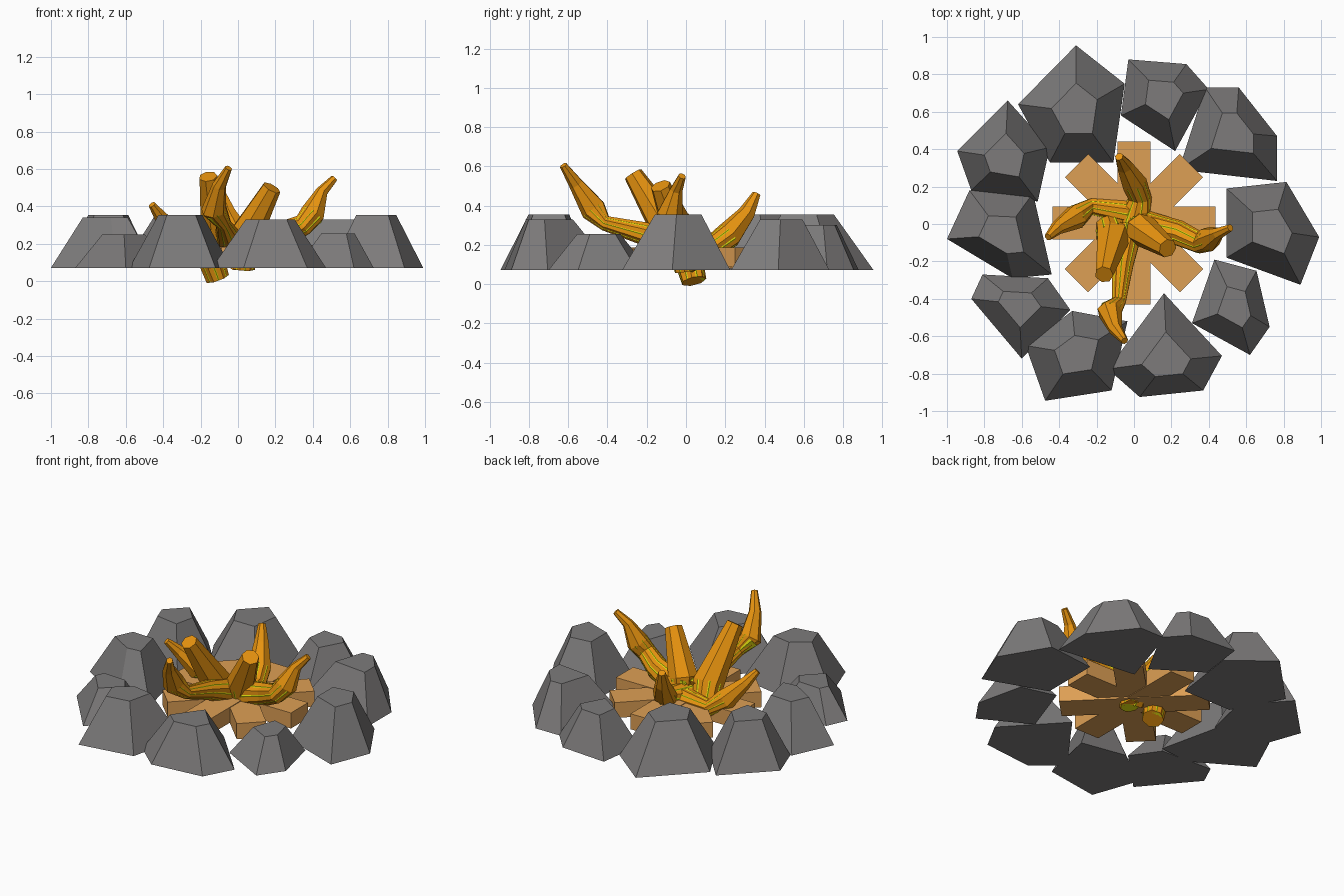
import bpy, bmesh, math
from mathutils import Vector, Matrix

if "Cube" in bpy.data.objects:
    bpy.data.objects.remove(bpy.data.objects["Cube"])


def mat(name, rgb):
    m = bpy.data.materials.new(name)
    m.diffuse_color = (*rgb, 1)
    m.use_nodes = True
    m.node_tree.nodes["Principled BSDF"].inputs["Base Color"].default_value = m.diffuse_color
    return m


STONE = mat("stone grey", (0.205, 0.198, 0.198))
WOOD = mat("wood tan", (0.73, 0.35, 0.09))
ORANGE = mat("flame orange", (0.82, 0.30, 0.005))
YELLOW = mat("flame yellow", (0.76, 0.76, 0.005))


def finish(bm, name, material):
    bmesh.ops.recalc_face_normals(bm, faces=bm.faces)
    me = bpy.data.meshes.new(name)
    bm.to_mesh(me)
    bm.free()
    me.materials.append(material)
    ob = bpy.data.objects.new(name, me)
    bpy.context.collection.objects.link(ob)


# Ring of stones: top height and five-sided ground outline, tapered towards the middle
stones = [
    (.355, (-.31, .955), (-.05, .75), (-.11, .33), (-.45, .33), (-.62, .64)),
    (.30, (-.03, .88), (.28, .855), (.40, .72), (.22, .39), (-.07, .58)),
    (.33, (.38, .73), (.56, .73), (.765, .47), (.765, .23), (.24, .29)),
    (.355, (.815, .225), (.99, -.07), (.89, -.325), (.495, -.18), (.495, .19)),
    (.255, (.43, -.19), (.655, -.25), (.725, -.55), (.62, -.70), (.31, -.53)),
    (.33, (.16, -.37), (.47, -.705), (.37, -.89), (.03, -.925), (-.14, -.775)),
    (.355, (-.33, -.465), (-.035, -.52), (-.12, -.89), (-.475, -.945), (-.58, -.65)),
    (.25, (-.81, -.27), (-.46, -.29), (-.34, -.46), (-.60, -.72), (-.87, -.40)),
    (.34, (-.88, .18), (-.54, .165), (-.44, -.27), (-.65, -.29), (-1, -.08)),
    (.355, (-.675, .66), (-.45, .41), (-.515, .12), (-.87, .18), (-.945, .39)),
]
BASE, TOP_SCALE = .072, .43
for i, (h, *outline) in enumerate(stones):
    bm = bmesh.new()
    low = [Vector((x, y, BASE)) for x, y in outline]
    mid = sum(low, Vector()) / len(low)
    a = [bm.verts.new(p) for p in low]
    b = [bm.verts.new(mid.lerp(p, TOP_SCALE) + Vector((0, 0, h - BASE))) for p in low]
    for k in range(5):
        j = (k + 1) % 5
        bm.faces.new((a[k], a[j], b[j], b[k]))
    bm.faces.new(a)
    bm.faces.new(b)
    finish(bm, f"stone_{i + 1}", STONE)

# Four crossed planks, with tiny height steps
for i in range(4):
    bm = bmesh.new()
    m = (Matrix.Translation((0, .005, .14 - .004 * i)) @ Matrix.Rotation(math.pi / 4 * i, 4, 'Z')
         @ Matrix.Diagonal((.87, .175, .1, 1)))
    bmesh.ops.create_cube(bm, size=1, matrix=m)
    finish(bm, f"plank_{i + 1}", WOOD)


def branch(name, material, path, sides=7, scale=1.0, turn=0.0):
    """Tapered crooked tube through (x, y, z, radius) points."""
    bm = bmesh.new()
    pts = [Vector(p[:3]) for p in path]
    u, prev = None, None
    for i, p in enumerate(pts):
        d = (pts[min(i + 1, len(pts) - 1)] - pts[max(i - 1, 0)]).normalized()
        u = u or d.orthogonal()
        u = (u - d * u.dot(d)).normalized()
        w = d.cross(u)
        r = path[i][3] * scale
        ring = []
        for k in range(sides):
            a = turn + 2 * math.pi * k / sides
            ring.append(bm.verts.new(p + (u * math.cos(a) + w * math.sin(a)) * r))
        if prev:
            for k in range(sides):
                j = (k + 1) % sides
                bm.faces.new((prev[k], prev[j], ring[j], ring[k]))
        if i in (0, len(pts) - 1):
            bm.faces.new(ring)
        prev = ring
    finish(bm, name, material)


# Flame tongues: four crooked ones and two blunt upright ones
front = [(-.03, -.02, .19, .085), (-.06, -.22, .26, .06), (-.08, -.41, .31, .04),
         (-.13, -.47, .38, .068), (-.1, -.56, .51, .038), (-.05, -.625, .605, .02)]
right = [(0, 0, .17, .09), (.24, -.05, .25, .07), (.35, -.1, .3, .06),
         (.4, -.08, .36, .068), (.45, -.05, .48, .033), (.515, -.02, .55, .02)]
back = [(0, 0, .15, .1), (.03, .14, .19, .065), (0, .22, .25, .07),
        (-.05, .31, .36, .045), (-.08, .36, .46, .022)]
left = [(0, .05, .16, .075), (-.23, .09, .17, .05), (-.31, .04, .23, .068),
        (-.41, -.02, .34, .038), (-.46, -.07, .41, .02)]
tall = [(-.11, .04, .015, .065), (-.14, .02, .1, .075), (-.11, -.07, .24, .095),
        (-.16, -.27, .56, .05)]
short = [(.03, 0, .065, .06), (.04, -.03, .25, .09), (.18, -.13, .5, .052)]

for name, path in dict(front=front, right=right, back=back, left=left,
                       tall=tall, short=short).items():
    branch(f"flame_{name}", ORANGE, path)
    # Yellow core whose corners just break through the orange sides
    branch(f"flame_core_{name}", YELLOW, path[:len(path) // 2 + 1], scale=.94, turn=math.pi / 7)
